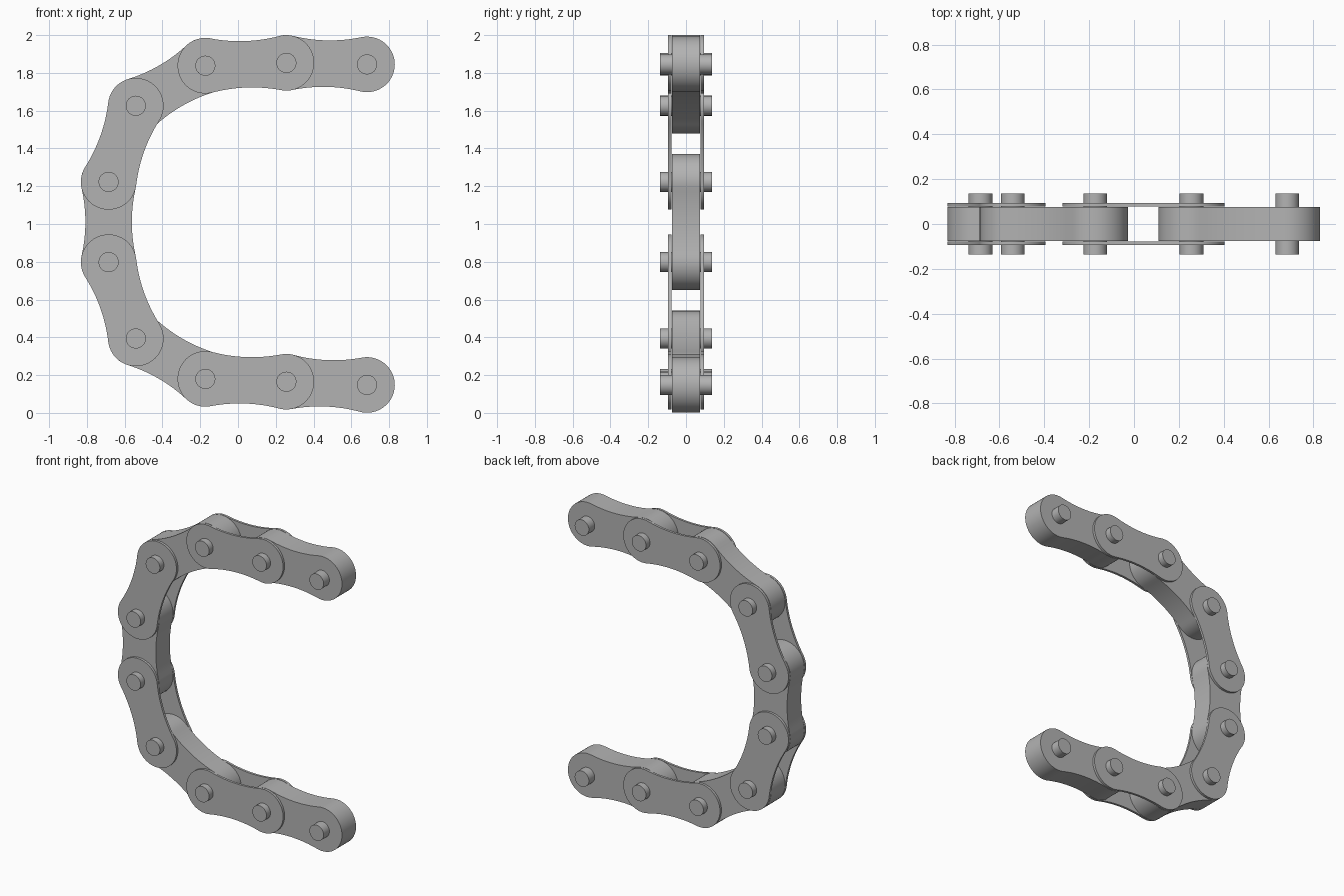
import bpy, bmesh
from math import atan2, cos, sin, pi
from mathutils import Vector, Matrix

if "Cube" in bpy.data.objects:
    bpy.data.objects.remove(bpy.data.objects["Cube"])

steel = bpy.data.materials.new("grey steel")
steel.use_nodes = True
GREY = (0.45, 0.45, 0.45, 1)
steel.diffuse_color = GREY
steel.node_tree.nodes["Principled BSDF"].inputs["Base Color"].default_value = GREY

# Pin centres (x, z) along the chain, from upper end to lower end
PINS = [Vector(p) for p in (
    (0.683, 1.845), (0.256, 1.853), (-0.173, 1.838), (-0.541, 1.626), (-0.685, 1.223),
    (-0.685, 0.798), (-0.541, 0.394), (-0.173, 0.18), (0.256, 0.165), (0.683, 0.148))]
CAP, WAIST = 0.147, 0.123       # half widths of a link at its ends and middle
BODY, PLATE_IN, PLATE_OUT = 0.075, 0.078, 0.094
PIN_RADIUS, PIN_REACH = 0.053, 0.137


def finish(name, bm):
    bmesh.ops.recalc_face_normals(bm, faces=bm.faces)
    mesh = bpy.data.meshes.new(name)
    bm.to_mesh(mesh)
    bm.free()
    mesh.materials.append(steel)
    obj = bpy.data.objects.new(name, mesh)
    bpy.context.collection.objects.link(obj)
    bpy.ops.object.select_all(action="DESELECT")
    obj.select_set(True)
    bpy.context.view_layer.objects.active = obj
    bpy.ops.object.shade_smooth_by_angle(angle=pi / 6)


def outline(half):
    """Round caps joined by tangent concave arcs."""
    r = (half**2 + WAIST**2 - CAP**2) / (2 * (CAP - WAIST))
    turn = atan2(r + WAIST, -half)
    side = []
    for i in range(33):
        a = turn * (i / 16 - 1)
        side.append(Vector((half + CAP * cos(a), CAP * sin(a))))
    for i in range(1, 16):
        a = turn - pi - (2 * turn - pi) * i / 16
        a = -pi / 2 + (turn - pi / 2) * (1 - i / 8)
        side.append(Vector((r * cos(a), r + WAIST + r * sin(a))))
    return side + [-p for p in side]


def link(name, a, b, y0, y1):
    """Extrude the outline between pins a and b from y0 to y1."""
    mid, along = (a + b) / 2, (b - a).normalized()
    across = Vector((-along.y, along.x))
    bm = bmesh.new()
    verts = []
    for p in outline((b - a).length / 2):
        q = mid + along * p.x + across * p.y
        verts.append(bm.verts.new((q.x, y0, q.y)))
    face = bm.faces.new(verts)
    ext = bmesh.ops.extrude_face_region(bm, geom=[face])["geom"]
    moved = [g for g in ext if isinstance(g, bmesh.types.BMVert)]
    bmesh.ops.translate(bm, verts=moved, vec=(0, y1 - y0, 0))
    finish(name, bm)


# Alternate solid links with pairs of thin side plates
for i, (a, b) in enumerate(zip(PINS, PINS[1:])):
    if i % 2 == 0:
        link(f"solid_link_{i // 2 + 1}", a, b, -BODY, BODY)
    else:
        link(f"front_plate_{i // 2 + 1}", a, b, -PLATE_OUT, -PLATE_IN)
        link(f"back_plate_{i // 2 + 1}", a, b, PLATE_IN, PLATE_OUT)

# Pins running through every joint
for i, p in enumerate(PINS):
    bm = bmesh.new()
    place = Matrix.Translation((p.x, 0, p.y)) @ Matrix.Rotation(pi / 2, 4, "X")
    bmesh.ops.create_cone(bm, cap_ends=True, segments=40, radius1=PIN_RADIUS,
                          radius2=PIN_RADIUS, depth=2 * PIN_REACH, matrix=place)
    finish(f"pin_{i + 1}", bm)
